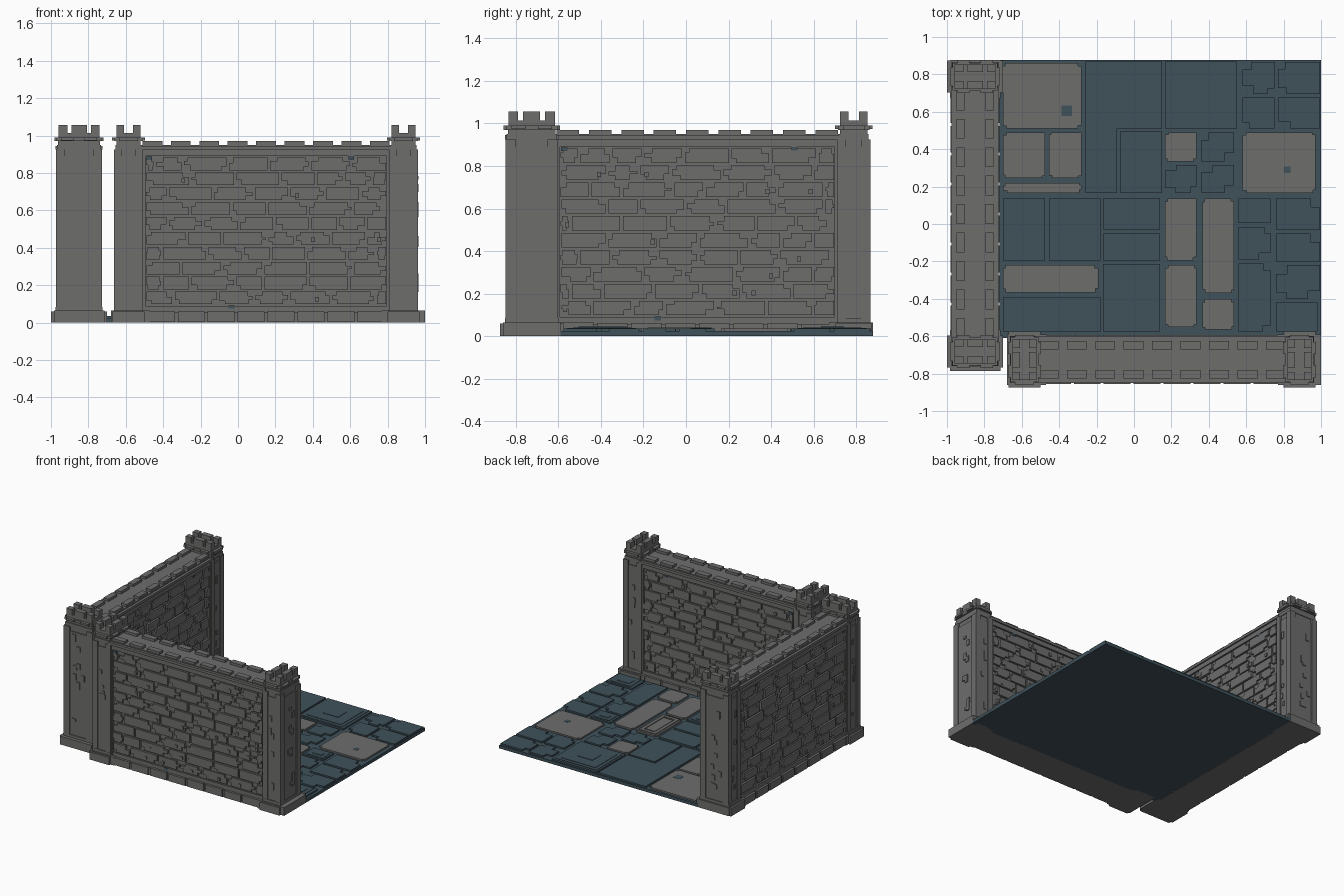
import bpy, bmesh, random
from mathutils import Matrix, Vector

if "Cube" in bpy.data.objects:
    bpy.data.objects.remove(bpy.data.objects["Cube"])

random.seed(7)


def material(name, col):
    m = bpy.data.materials.new(name)
    m.diffuse_color = (*col, 1)
    m.use_nodes = True
    m.node_tree.nodes["Principled BSDF"].inputs["Base Color"].default_value = m.diffuse_color
    return m


GREY = material("stone_grey", (0.155, 0.154, 0.152))
BLUE = material("slate_blue", (0.050, 0.083, 0.105))


def finish(bm, name, mat, mtx=Matrix()):
    bmesh.ops.recalc_face_normals(bm, faces=bm.faces)
    me = bpy.data.meshes.new(name)
    bm.to_mesh(me)
    bm.free()
    me.materials.append(mat)
    ob = bpy.data.objects.new(name, me)
    ob.matrix_world = mtx
    bpy.context.collection.objects.link(ob)
    return ob


def box(bm, x0, x1, y0, y1, z0, z1):
    m = Matrix.Translation(((x0 + x1) / 2, (y0 + y1) / 2, (z0 + z1) / 2))
    bmesh.ops.create_cube(bm, size=1, matrix=m @ Matrix.Diagonal((x1 - x0, y1 - y0, z1 - z0, 1)))


def chipped(a0, a1, b0, b1, da, db, chance):
    """Rectangle outline with random square notches at its corners."""
    pts = []
    for i, (a, b, sa, sb) in enumerate(((a0, b0, 1, 1), (a1, b0, -1, 1), (a1, b1, -1, -1), (a0, b1, 1, -1))):
        if random.random() < chance:
            p, q = da * random.uniform(.6, 1.3), db * random.uniform(.7, 1.2)
            c = [(a, b + sb * q), (a + sa * p, b + sb * q), (a + sa * p, b)]
            pts += c if i % 2 == 0 else c[::-1]
        else:
            pts.append((a, b))
    return pts


def prism(bm, pts, d0, d1, upright):
    """Extrude an outline along y (upright) or along z."""
    f = (lambda p, d: (p[0], d, p[1])) if upright else (lambda p, d: (p[0], p[1], d))
    lo = [bm.verts.new(f(p, d0)) for p in pts]
    hi = [bm.verts.new(f(p, d1)) for p in pts]
    bm.faces.new(lo)
    bm.faces.new(hi)
    for i in range(len(pts)):
        j = (i + 1) % len(pts)
        bm.faces.new((lo[i], lo[j], hi[j], hi[i]))


# ---- walls: u along x, thickness along y, local centre at the origin
def wall(name, mtx, lo, hi):
    # core, stepped foot, band and cap
    bm = bmesh.new()
    box(bm, -.68, .68, -.1, .1, .02, .93)
    box(bm, -.68, .68, -.113, .113, .05, .09)
    box(bm, -.68, .68, -.114, .114, .89, .925)
    box(bm, -.68, .68, -.125, .125, .925, .945)
    for s in (-1, 1):
        box(bm, *sorted((s * .645, s * .68)), -.114, .114, .06, .9)
    finish(bm, name + "_core", GREY, mtx)

    # foot stones with gaps between them
    bm = bmesh.new()
    box(bm, lo, hi, -.122, .122, 0, .055)
    n = 8
    p = 1.28 / n
    for i in range(n):
        u = -.64 + i * p
        box(bm, u + .008, u + p - .008, -.131, .131, .003, random.uniform(.058, .066))
    finish(bm, name + "_foot_stones", GREY, mtx)

    # merlons along both edges of the cap
    bm = bmesh.new()
    box(bm, -.67, .67, -.105, .105, .94, .951)
    for i in range(9):
        u = -.608 + i * .152
        for s in (-1, 1):
            box(bm, u - .053, u + .053, *sorted((s * .055, s * .1)), .95, .97)
    finish(bm, name + "_merlons", GREY, mtx)

    # staggered, chipped bricks on both faces
    bm = bmesh.new()
    rows = 10
    h = .795 / rows
    for s in (-1, 1):
        for r in range(rows):
            z = .093 + r * h
            u = -.645 - (r % 2) * .1
            while u < .63:
                w = random.choice((.15, .19, .22, .24))
                a, b = max(u + .007, -.642), min(u + w - .007, .642)
                if b - a > .035:
                    big = b - a > .1
                    o = chipped(a, b, z + .006, z + h - .006, .03 if big else .01, .024, .45)
                    prism(bm, o, s * .095, s * random.choice((.111, .113, .116)), True)
                    if random.random() < .25:  # loose little stone
                        c = random.uniform(a, b - .02)
                        box(bm, c, c + .02, *sorted((s * .1, s * .12)), z + .02, z + .043)
                u += w
    finish(bm, name + "_bricks", GREY, mtx)

    # end pillars with plinth, collar and battlements
    for tag, c in (("start", -.735), ("end", .735)):
        e = -1 if c < 0 else 1
        lim = lambda x: min(max(x, lo), hi)
        bm = bmesh.new()
        box(bm, c - .065, c + .065, -.112, .112, .03, .98)
        for v in (-1, 1):  # corner strips
            for t in (-1, 1):
                box(bm, *sorted((c + t * .035, c + t * .078)), *sorted((v * .075, v * .124)), .06, .925)
        box(bm, c - .072, c + .072, -.118, .118, .06, .89)
        box(bm, lim(c - .115), lim(c + .115), -.135, .135, 0, .064)
        box(bm, c - .085, c + .085, -.15, .15, 0, .06)
        box(bm, c - .078, c + .078, -.126, .126, .06, .085)
        box(bm, c - .07, c + .07, -.118, .118, .925, .95)
        finish(bm, name + "_pillar_" + tag, GREY, mtx)

        bm = bmesh.new()
        box(bm, c - .074, c + .074, -.12, .12, .97, .99)
        for v in (-1, 1):
            box(bm, c - .05, c + .05, *sorted((v * .1, v * .132)), .97, .99)
            for t in (-1, 1):
                box(bm, *sorted((c + t * .05, c + t * .088)), *sorted((v * .03, v * .095)), .975, .99)
        box(bm, c - .064, c + .064, -.11, .11, .98, 1.015)
        for y0, y1 in ((-.11, -.065), (-.042, .04), (.062, .11)):
            for t in (-1, 1):
                box(bm, *sorted((c + t * .024, c + t * .065)), y0, y1, 1.01, 1.056)
        finish(bm, name + "_crown_" + tag, GREY, mtx)

        # small raised stones on the pillar
        bm = bmesh.new()
        for i in range(9):
            z, q = random.uniform(.14, .82), random.uniform(-.06, .04)
            k = random.uniform(.02, .06)
            x = c + e * .07
            box(bm, *sorted((x, x + e * .009)), q, q + .028, z, z + k)
            for s in (-1, 1):
                if i < 5:
                    p = c + random.uniform(-.03, .01)
                    box(bm, p, p + .02, *sorted((s * .11, s * .124)), z, z + k)
        finish(bm, name + "_pillar_stones_" + tag, GREY, mtx)

    # slate chips showing beside the pillars
    bm = bmesh.new()
    for u, z in ((-.64, .87), (.44, .872), (-.2, .075)):
        for s in (-1, 1):
            box(bm, u, u + .03, *sorted((s * .11, s * .1165)), z, z + .018)
    finish(bm, name + "_slate_chips", BLUE, mtx)


wall("front_wall", Matrix.Translation((.15, -.725, 0)), -.83, .85)
wall("left_wall", Matrix.Translation((-.85, .053, 0)) @ Matrix.Rotation(1.5707963, 4, 'Z'), -.84, .825)

# ---- floor slab
bm = bmesh.new()
box(bm, -.72, 1, -.61, .878, 0, .024)
finish(bm, "floor_slab", BLUE)

# ---- floor tiles: x0, x1, y0, y1
grey_tiles = [(-.70, -.28, .51, .86), (-.70, -.475, .245, .49), (-.455, -.28, .245, .49),
              (-.70, -.28, .165, .22), (.165, .335, .335, .49), (.58, .97, .165, .49),
              (.165, .335, -.195, .135), (.365, .535, -.37, .135), (-.70, -.19, -.365, -.22),
              (.165, .335, -.55, -.22), (.365, .535, -.565, -.40)]
plain_tiles = [(-.26, -.09, .165, .87), (-.10, .15, .51, .87), (-.075, .15, .165, .495),
               (-.70, -.475, -.195, .135), (-.455, -.18, -.195, .135), (-.165, .14, -.03, .135),
               (-.165, .14, -.195, -.05), (-.70, -.18, -.575, -.39), (-.165, .14, -.575, -.215),
               (.165, .55, .51, .87), (.56, .73, .005, .135), (.76, .98, -.575, -.42)]
broken_tiles = [(.58, .75, .695, .865), (.77, .995, .695, .865), (.58, .75, .51, .675), (.77, .995, .51, .675),
                (.165, .335, .165, .315), (.36, .535, .335, .49), (.36, .535, .165, .315),
                (.56, .73, -.19, -.015), (.56, .73, -.575, -.21), (.76, .995, -.03, .135),
                (.76, .995, -.2, -.05), (.76, .995, -.40, -.22)]

bm = bmesh.new()
for t in grey_tiles:
    prism(bm, chipped(*t, .016, .016, .9), .015, .036, False)
for x0, x1, y0, y1 in ((.18, .32, -.18, .12),):  # raised frame on one tile
    for a in ((x0, x0 + .025, y0, y1), (x1 - .025, x1, y0, y1), (x0, x1, y0, y0 + .025), (x0, x1, y1 - .025, y1)):
        box(bm, *a, .03, .042)
    box(bm, .21, .29, -.14, .085, .03, .041)
finish(bm, "grey_floor_tiles", GREY)

bm = bmesh.new()
for t in plain_tiles:
    box(bm, *t, .015, .036)
for t in broken_tiles:
    prism(bm, chipped(*t, .05, .04, .5), .015, .036, False)
# stepped squares on the decorated tiles
for x0, x1, y0, y1, steps in ((.18, .53, .525, .85, (0, .025, .11)), (-.145, .12, -.55, -.235, (0, .022, .045)),
                              (.58, .715, .02, .12, (0, .03)), (.785, .955, -.56, -.435, (0, .03))):
    for i, d in enumerate(steps):
        box(bm, x0 + d, x1 - d, y0 + d, y1 - d, .03, .039 + .003 * i)
finish(bm, "slate_floor_tiles", BLUE)

# slate plugs set into the grey tiles
bm = bmesh.new()
for x, y, s in ((-.36, .605, .028), (.82, .29, .018)):
    box(bm, x - s, x + s, y - s, y + s, .03, .0375)
finish(bm, "slate_plugs", BLUE)
